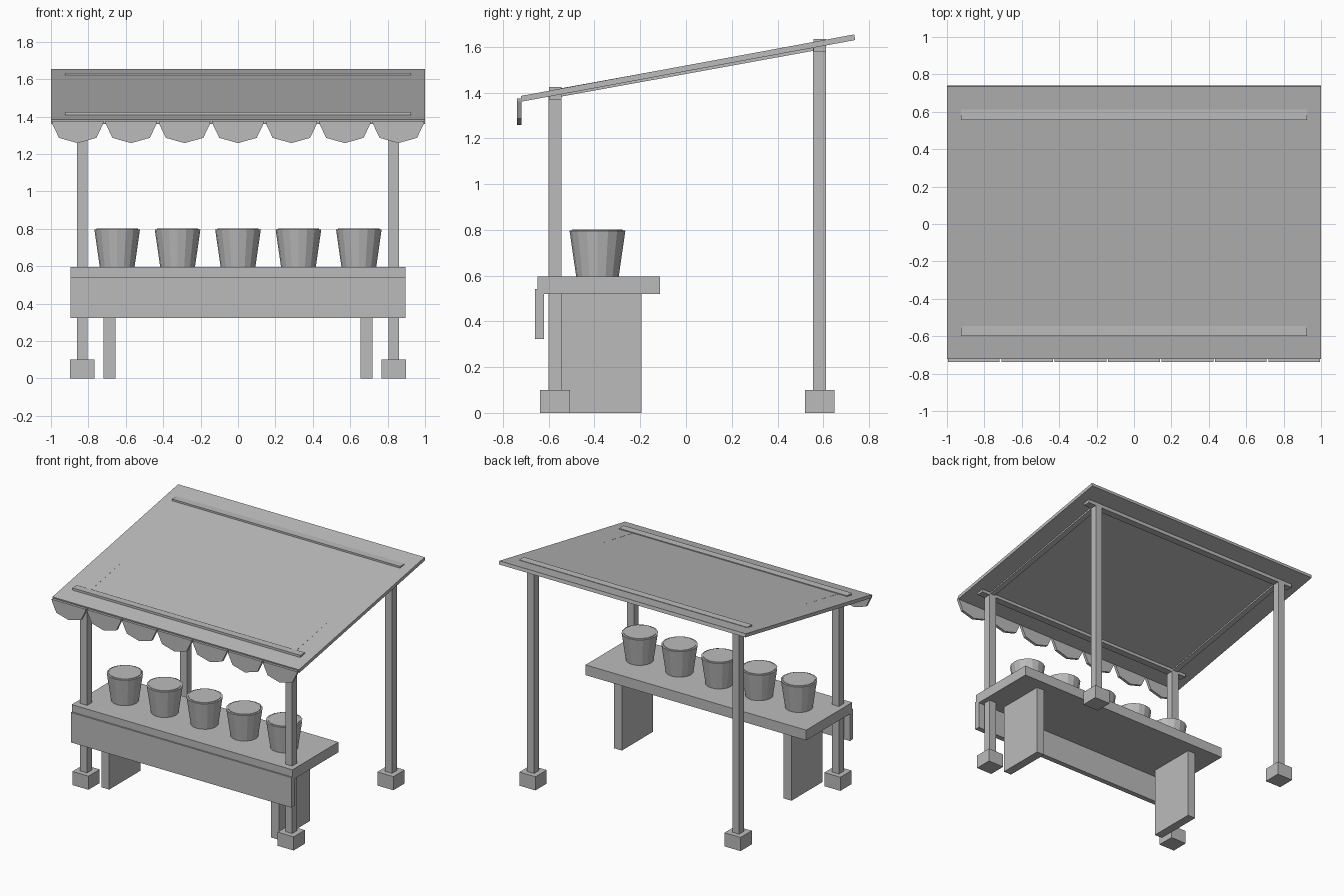
import bpy
import bmesh
from mathutils import Vector

cube = bpy.data.objects.get("Cube")
if cube:
    bpy.data.objects.remove(cube, do_unlink=True)

grey = bpy.data.materials.new("plain grey")
grey.use_nodes = True
COLOUR = (0.5, 0.5, 0.5, 1)
grey.diffuse_color = COLOUR
grey.node_tree.nodes["Principled BSDF"].inputs["Base Color"].default_value = COLOUR


def finish(name, bm):
    bmesh.ops.recalc_face_normals(bm, faces=bm.faces)
    mesh = bpy.data.meshes.new(name)
    bm.to_mesh(mesh)
    bm.free()
    mesh.materials.append(grey)
    obj = bpy.data.objects.new(name, mesh)
    bpy.context.collection.objects.link(obj)
    return obj


def prism(name, points, direction):
    """Extrude a flat outline along a direction."""
    bm = bmesh.new()
    face = bm.faces.new([bm.verts.new(p) for p in points])
    out = bmesh.ops.extrude_face_region(bm, geom=[face], use_keep_orig=True)
    moved = [g for g in out["geom"] if isinstance(g, bmesh.types.BMVert)]
    bmesh.ops.translate(bm, verts=moved, vec=Vector(direction))
    return finish(name, bm)


def box(name, x, y, z):
    outline = [(x[0], y[0], z[0]), (x[1], y[0], z[0]),
               (x[1], y[1], z[0]), (x[0], y[1], z[0])]
    return prism(name, outline, (0, 0, z[1] - z[0]))


def sloped_slab(name, x, start, end, thickness):
    """Slab whose top runs from start to end in the (y, z) plane."""
    run = Vector(end) - Vector(start)
    down = Vector((run.y, -run.x)).normalized() * thickness
    a, b = Vector(start), Vector(end)
    outline = [(x[0], p.x, p.y) for p in (a, b, b + down, a + down)]
    return prism(name, outline, (x[1] - x[0], 0, 0))


# Posts with square feet, and a cross beam over each pair
for end, y, top in (("front", -0.572, 1.397), ("back", 0.584, 1.607)):
    for side, s in (("left", 1), ("right", -1)):
        x = s * 0.832
        box(f"{end}_{side}_post", (x - 0.028, x + 0.028), (y - 0.028, y + 0.028), (0.05, top))
        box(f"{end}_{side}_foot", (x - 0.065, x + 0.065), (y - 0.065, y + 0.065), (0, 0.1))
    box(f"{end}_beam", (-0.925, 0.925), (y - 0.027, y + 0.027), (top - 0.027, top + 0.027))

# Sloped side rails and roof
for side, s in (("left", 1), ("right", -1)):
    x = s * 0.832
    sloped_slab(f"{side}_roof_rail", (x - 0.021, x + 0.021), (-0.572, 1.414), (0.584, 1.624), 0.036)
sloped_slab("roof", (-1, 1), (-0.722, 1.385), (0.735, 1.654), 0.025)

# Scalloped valance along the front edge
COUNT = 7
half = [(0.138, 1.375), (0.136, 1.361), (0.1, 1.286)]
for i in range(COUNT):
    cx = -1 + (2 * i + 1) / COUNT
    shape = half + [(0, 1.258)] + [(-dx, z) for dx, z in reversed(half)]
    prism(f"valance_scallop_{i + 1}", [(cx + dx, -0.738, z) for dx, z in shape], (0, 0.02, 0))

# Counter table with front board and panel legs
box("counter_top", (-0.895, 0.895), (-0.648, -0.114), (0.52, 0.595))
box("counter_front_board", (-0.895, 0.895), (-0.659, -0.62), (0.322, 0.542))
for side, s in (("left", 1), ("right", -1)):
    x = s * 0.688
    box(f"{side}_panel_leg", (x - 0.032, x + 0.032), (-0.555, -0.194), (0, 0.53))


# Tapered buckets filled to the rim
def bucket(name, x, y):
    bm = bmesh.new()
    rings = []
    for radius, z in ((0.093, 0.596), (0.122, 0.796), (0.111, 0.797), (0.11, 0.801)):
        ring = bmesh.ops.create_circle(bm, segments=16, radius=radius)["verts"]
        bmesh.ops.translate(bm, verts=ring, vec=(x, y, z))
        rings.append(ring)
    for low, high in zip(rings, rings[1:]):
        for k in range(16):
            n = (k + 1) % 16
            bm.faces.new((low[k], low[n], high[n], high[k]))
    bm.faces.new(rings[0])
    bm.faces.new(rings[-1])
    return finish(name, bm)


for i in range(5):
    bucket(f"bucket_{i + 1}", (i - 2) * 0.323, -0.387)
